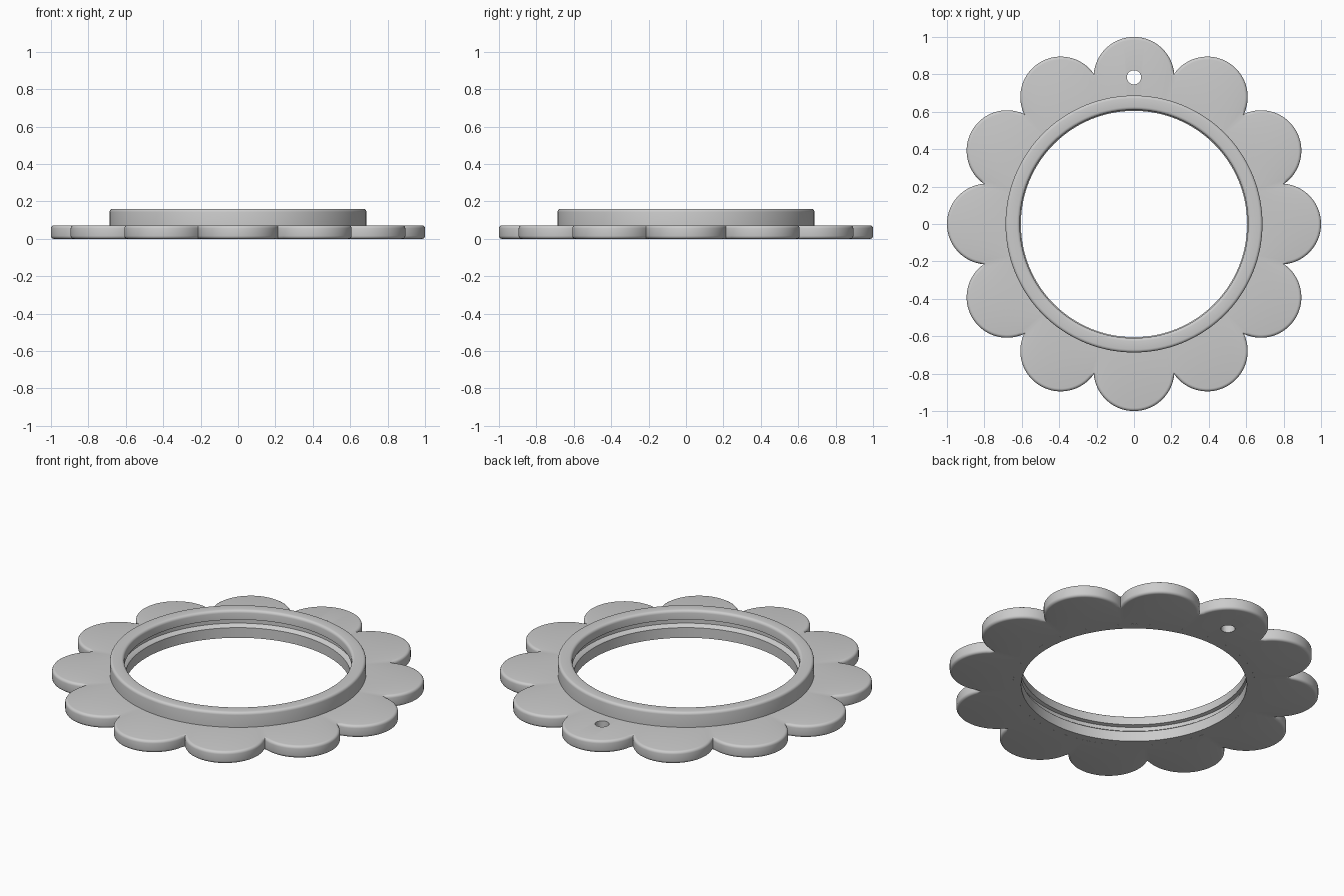
import bpy, bmesh
from math import sin, cos, pi, radians, hypot, atan2, sqrt

cube = bpy.data.objects.get("Cube")
if cube:
    bpy.data.objects.remove(cube)

PETALS, PETAL_R = 12, 0.216
PETAL_D = 1 - PETAL_R          # distance of petal centres from the middle
PLATE_H, ROUND = 0.072, 0.016
SEAM_R = 0.65                  # where plate and ring meet

grey = bpy.data.materials.new("grey")
grey.use_nodes = True
COLOUR = (0.6, 0.6, 0.6, 1)
grey.diffuse_color = COLOUR
grey.node_tree.nodes["Principled BSDF"].inputs["Base Color"].default_value = COLOUR


def finish(bm, name):
    bmesh.ops.recalc_face_normals(bm, faces=bm.faces)
    mesh = bpy.data.meshes.new(name)
    bm.to_mesh(mesh)
    bm.free()
    mesh.materials.append(grey)
    obj = bpy.data.objects.new(name, mesh)
    bpy.context.collection.objects.link(obj)
    return obj


def smooth(obj):
    bpy.ops.object.select_all(action='DESELECT')
    obj.select_set(True)
    bpy.context.view_layer.objects.active = obj
    bpy.ops.object.shade_smooth_by_angle(angle=radians(35))


def skin(bm, loops):
    """Join closed point loops in a cycle with quads."""
    rows = [[bm.verts.new(p) for p in loop] for loop in loops]
    for a, b in zip(rows, rows[1:] + rows[:1]):
        for i in range(len(a)):
            j = (i + 1) % len(a)
            bm.faces.new((a[i], a[j], b[j], b[i]))


def arc(r, z, size, start, steps=4):
    """Quarter-round profile points about (r, z)."""
    return [(r + size * cos(start + pi / 2 * k / steps),
             z + size * sin(start + pi / 2 * k / steps)) for k in range(steps + 1)]


# Scalloped outline: points with outward normals; each valley point is radial
half = pi / PETALS
valley = PETAL_D * cos(half) + sqrt(PETAL_R ** 2 - (PETAL_D * sin(half)) ** 2)
sweep = atan2(valley * sin(half), valley * cos(half) - PETAL_D)
STEPS = 32
outline = []
for p in range(PETALS):
    mid = 2 * half * p
    outline.append((valley * cos(mid - half), valley * sin(mid - half),
                    cos(mid - half), sin(mid - half)))
    for k in range(1, STEPS):
        a = mid - sweep + 2 * sweep * k / STEPS
        outline.append((PETAL_D * cos(mid) + PETAL_R * cos(a),
                        PETAL_D * sin(mid) + PETAL_R * sin(a), cos(a), sin(a)))

# Petal plate with rounded rim
rim = arc(-ROUND, ROUND, ROUND, -pi / 2) + arc(-ROUND, PLATE_H - ROUND, ROUND, 0)
loops = [[(x + nx * d, y + ny * d, z) for x, y, nx, ny in outline] for d, z in rim]
for z in (PLATE_H, 0):
    loops.append([(x / hypot(x, y) * SEAM_R, y / hypot(x, y) * SEAM_R, z)
                  for x, y, nx, ny in outline])
bm = bmesh.new()
skin(bm, loops)
plate = finish(bm, "petal_plate")

# Hanging hole through the back petal
bm = bmesh.new()
bmesh.ops.create_cone(bm, cap_ends=True, segments=32, radius1=0.038, radius2=0.038, depth=1)
bmesh.ops.translate(bm, verts=bm.verts, vec=(0, PETAL_D, 0))
cutter = finish(bm, "hole_cutter")
cut = plate.modifiers.new("hanging_hole", 'BOOLEAN')
cut.operation, cut.object, cut.solver = 'DIFFERENCE', cutter, 'EXACT'
bpy.context.view_layer.objects.active = plate
bpy.ops.object.modifier_apply(modifier=cut.name)
bpy.data.objects.remove(cutter)
smooth(plate)

# Raised ring, turned from a profile, with a groove around its inner wall
INNER, OUTER, TOP = 0.605, 0.687, 0.16
profile = [(INNER, 0), (SEAM_R, 0), (SEAM_R, PLATE_H), (OUTER, PLATE_H)]
profile += arc(OUTER - ROUND, TOP - ROUND, ROUND, 0)
profile += arc(INNER + 0.005 + ROUND, TOP - ROUND, ROUND, pi / 2)
profile += [(INNER + 0.005, 0.105), (0.63, 0.1), (0.63, 0.075), (INNER + 0.005, 0.065), (INNER, 0.06)]
SEGMENTS = 128
bm = bmesh.new()
skin(bm, [[(r * cos(2 * pi * i / SEGMENTS), r * sin(2 * pi * i / SEGMENTS), z)
           for i in range(SEGMENTS)] for r, z in profile])
smooth(finish(bm, "raised_ring"))
